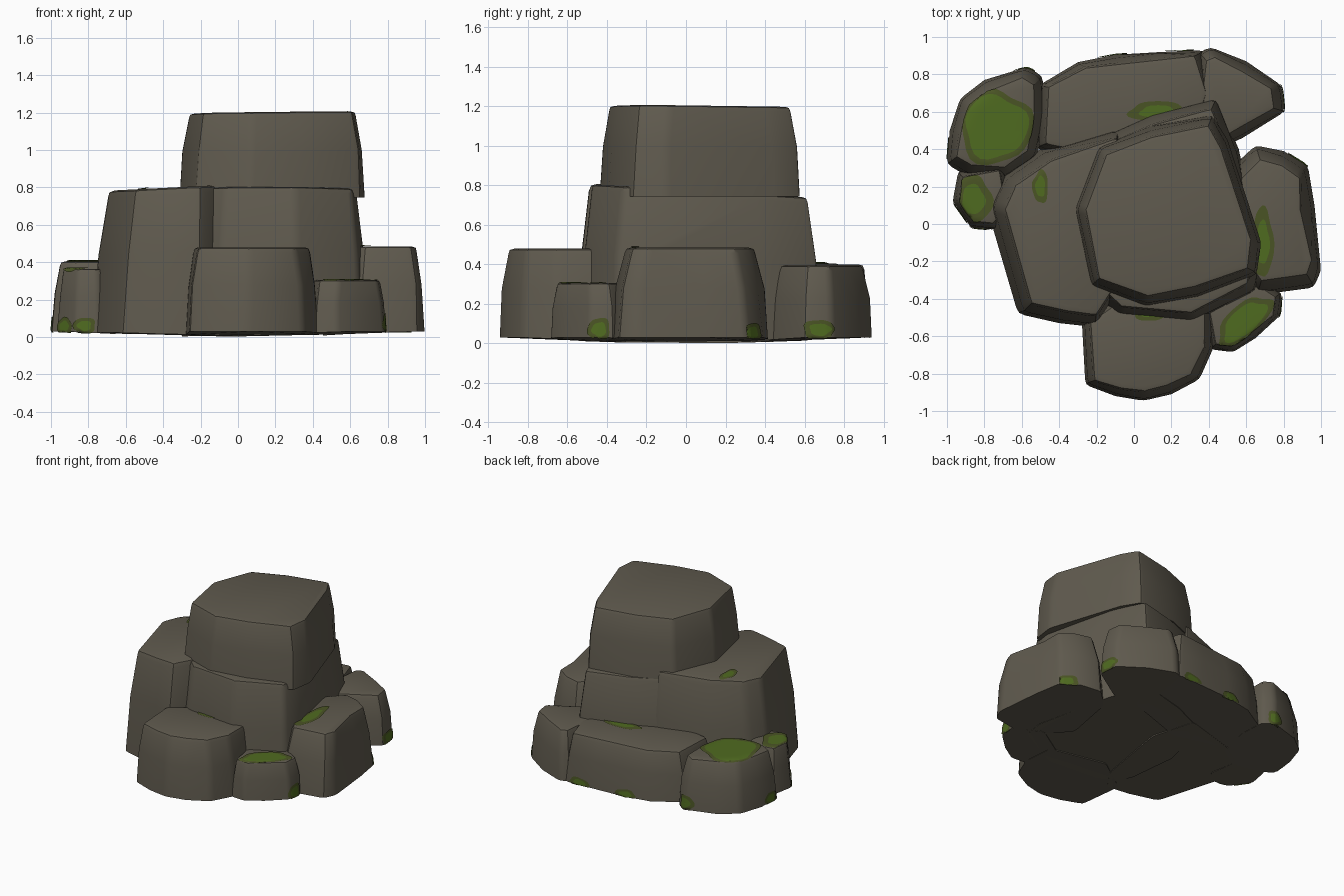
import bpy, bmesh, math, random
from mathutils import Vector, Matrix

if "Cube" in bpy.data.objects:
    bpy.data.objects.remove(bpy.data.objects["Cube"])

random.seed(4)


def material(name, rgb):
    m = bpy.data.materials.new(name)
    m.diffuse_color = (*rgb, 1)
    m.use_nodes = True
    m.node_tree.nodes["Principled BSDF"].inputs["Base Color"].default_value = m.diffuse_color
    return m


STONE = material("stone", (0.115, 0.102, 0.076))
MOSS = material("moss", (0.078, 0.145, 0.014))
MOSS_EDGE = material("moss edge", (0.068, 0.088, 0.018))


def finish(bm, name, mats, angle):
    me = bpy.data.meshes.new(name)
    bm.to_mesh(me)
    bm.free()
    for m in mats:
        me.materials.append(m)
    ob = bpy.data.objects.new(name, me)
    bpy.context.collection.objects.link(ob)
    bpy.ops.object.select_all(action='DESELECT')
    ob.select_set(True)
    bpy.context.view_layer.objects.active = ob
    bpy.ops.object.shade_smooth_by_angle(angle=math.radians(angle))
    return ob


def rock(name, outline, top, inset=0.05, base=None, tilt=(0, 0), lean=(0, 0), bevel=0.028):
    """Tapered faceted boulder: an outline lofted upward, with worn edges."""
    c = Vector((sum(p[0] for p in outline), sum(p[1] for p in outline))) / len(outline)
    bm = bmesh.new()
    rings = []
    for t, d in ((0, 0), (0.55, 0.3 * inset), (1, inset)):
        ring = []
        for x, y in outline:
            p = Vector((x, y))
            p -= (p - c).normalized() * d
            if t == 0.55:
                p += Vector((random.uniform(-1, 1), random.uniform(-1, 1))) * 0.006
            # underside is slightly domed, lowest at the middle
            z0 = base if base is not None else 0.03 * min(1, p.length_squared / 0.8)
            z1 = top + tilt[0] * (p.x - c.x) + tilt[1] * (p.y - c.y)
            ring.append(bm.verts.new((p.x + lean[0] * t, p.y + lean[1] * t, z0 + (z1 - z0) * t)))
        rings.append(ring)
    n = len(outline)
    for a, b in zip(rings, rings[1:]):
        for i in range(n):
            j = (i + 1) % n
            bm.faces.new((a[i], a[j], b[j], b[i]))
    bm.faces.new(rings[-1])
    bm.faces.new(rings[0][::-1])
    bmesh.ops.recalc_face_normals(bm, faces=bm.faces[:])
    bottom = set(rings[0])
    worn = [e for e in bm.edges if e.calc_face_angle(0) > math.radians(22)
            and not (e.verts[0] in bottom and e.verts[1] in bottom)]
    bmesh.ops.bevel(bm, geom=worn, offset=bevel, segments=2, profile=0.6,
                    affect='EDGES', clamp_overlap=True)
    return finish(bm, name, [STONE], 32)


def moss(name, target, centre, size, normal=(0, 0, 1), turn=0, core=0.62):
    """Irregular two-tone patch wrapped closely onto a rock."""
    bm = bmesh.new()
    segs, rings = 28, 8
    rot = Vector(normal).to_track_quat('Z', 'Y').to_matrix().to_4x4()
    mat = Matrix.Translation(centre) @ rot @ Matrix.Rotation(math.radians(turn), 4, 'Z')
    ph = random.uniform(0, 6)
    mid = bm.verts.new(mat @ Vector((0, 0, 0)))
    prev = None
    for r in range(1, rings + 1):
        f = core * r / 5 if r <= 5 else core + (1 - core) * (r - 5) / 3
        ring = []
        for s in range(segs):
            a = 2 * math.pi * s / segs
            w = f * (1 + 0.08 * math.sin(3 * a + ph) + 0.05 * math.sin(5 * a + 2 * ph))
            ring.append(bm.verts.new(mat @ Vector((size[0] * w * math.cos(a),
                                                   size[1] * w * math.sin(a), 0))))
        for s in range(segs):
            t = (s + 1) % segs
            if prev:
                face = bm.faces.new((prev[s], ring[s], ring[t], prev[t]))
            else:
                face = bm.faces.new((mid, ring[s], ring[t]))
            face.material_index = 0 if r <= 5 else 1
        prev = ring
    ob = finish(bm, name, [MOSS, MOSS_EDGE], 40)
    wrap = ob.modifiers.new("wrap", 'SHRINKWRAP')
    wrap.target = target
    wrap.wrap_method = 'NEAREST_SURFACEPOINT'
    wrap.wrap_mode = 'ABOVE_SURFACE'
    wrap.offset = 0.006
    return ob


# Central tower: lower shaft and overhanging cap block
shaft = rock("tower_shaft", [(-0.3, 0.05), (-0.2, 0.47), (0.1, 0.6), (0.44, 0.68), (0.56, 0.4),
                             (0.69, -0.2), (0.66, -0.36), (0.32, -0.54), (-0.1, -0.5), (-0.26, -0.35)],
             0.775, inset=0.065, tilt=(0, -0.06))
cap = rock("tower_cap", [(-0.315, 0.08), (-0.19, 0.41), (0.08, 0.52), (0.42, 0.58), (0.5, 0.45),
                         (0.68, -0.1), (0.655, -0.27), (0.34, -0.39), (0.06, -0.44), (-0.23, -0.33)],
           1.2, inset=0.055, base=0.745, tilt=(0.012, -0.01), bevel=0.025)

# Shoulder rock on the left
shoulder = rock("left_shoulder", [(-0.79, 0.1), (-0.72, 0.25), (-0.5, 0.4), (-0.1, 0.52), (0.0, 0.2),
                                  (-0.1, -0.38), (-0.22, -0.55), (-0.4, -0.53), (-0.62, -0.48)],
                0.8, inset=0.06, tilt=(0.05, 0), lean=(0.04, 0), bevel=0.035)

# Ring of lower boulders
front = rock("front_boulder", [(-0.28, -0.5), (-0.26, -0.86), (-0.1, -0.92), (0.05, -0.945), (0.2, -0.91),
                               (0.35, -0.83), (0.43, -0.65), (0.42, -0.4), (0.0, -0.3)], 0.48)
small_front = rock("front_right_stone", [(0.36, -0.4), (0.41, -0.67), (0.53, -0.685), (0.65, -0.61),
                                         (0.78, -0.49), (0.79, -0.37), (0.6, -0.25)],
                   0.305, inset=0.035, bevel=0.02)
right = rock("right_boulder", [(0.52, 0.3), (0.65, 0.42), (0.8, 0.39), (0.93, 0.31), (0.965, 0.1),
                               (1.0, -0.25), (0.96, -0.34), (0.66, -0.38), (0.45, -0.1)],
             0.485, inset=0.075)
back_right = rock("back_right_boulder", [(0.3, 0.5), (0.35, 0.92), (0.41, 0.945), (0.6, 0.87), (0.79, 0.74),
                                         (0.805, 0.6), (0.58, 0.46), (0.45, 0.4)], 0.395, inset=0.055)
back = rock("back_boulder", [(-0.52, 0.4), (-0.51, 0.74), (-0.3, 0.865), (-0.1, 0.905), (0.15, 0.92),
                             (0.37, 0.93), (0.44, 0.7), (0.36, 0.45), (-0.1, 0.3)], 0.4)
back_left = rock("back_left_boulder", [(-1.0, 0.32), (-0.985, 0.5), (-0.93, 0.67), (-0.8, 0.77), (-0.57, 0.84),
                                       (-0.49, 0.79), (-0.47, 0.6), (-0.52, 0.35), (-0.68, 0.24), (-0.9, 0.26)],
                 0.405, inset=0.06)
small_left = rock("left_stone", [(-0.97, 0.12), (-0.94, 0.28), (-0.7, 0.32), (-0.65, 0.05),
                                 (-0.74, -0.03), (-0.87, -0.02)], 0.365, inset=0.035, bevel=0.02)

# Moss on the tops
moss("moss_back_left_top", back_left, (-0.74, 0.52, 0.41), (0.2, 0.2), core=0.84)
moss("moss_left_stone_top", small_left, (-0.86, 0.13, 0.37), (0.1, 0.13))
moss("moss_shoulder_top", shoulder, (-0.5, 0.2, 0.8), (0.042, 0.09))
moss("moss_back_top", back, (0.13, 0.6, 0.4), (0.16, 0.055))
moss("moss_right_top", right, (0.69, -0.1, 0.485), (0.055, 0.19))
moss("moss_front_stone_top", small_front, (0.59, -0.52, 0.31), (0.18, 0.085), turn=42, core=0.78)
moss("moss_front_top", front, (0.09, -0.47, 0.48), (0.09, 0.05))

# Moss around the feet
feet = [(back_right, (0.8, 0.68, 0.07), (1, 0, 0), 0.09, 0.05),
        (right, (0.92, 0.38, 0.06), (0.5, 1, 0), 0.09, 0.05),
        (small_front, (0.79, -0.44, 0.07), (1, -0.3, 0), 0.06, 0.06),
        (small_left, (-0.82, -0.02, 0.06), (-0.2, -1, 0), 0.06, 0.045),
        (small_left, (-0.94, 0.05, 0.06), (-1, -0.6, 0), 0.07, 0.045),
        (back_left, (-0.99, 0.4, 0.06), (-1, 0.1, 0), 0.06, 0.05),
        (back_left, (-0.57, 0.83, 0.08), (-0.3, 1, 0), 0.07, 0.06),
        (back, (-0.12, 0.9, 0.05), (0, 1, 0), 0.08, 0.035),
        (back, (0.25, 0.925, 0.05), (0, 1, 0), 0.08, 0.035)]
for k, (target, centre, normal, w, h) in enumerate(feet):
    moss(f"moss_foot_{k + 1}", target, centre, (w, h), normal)
